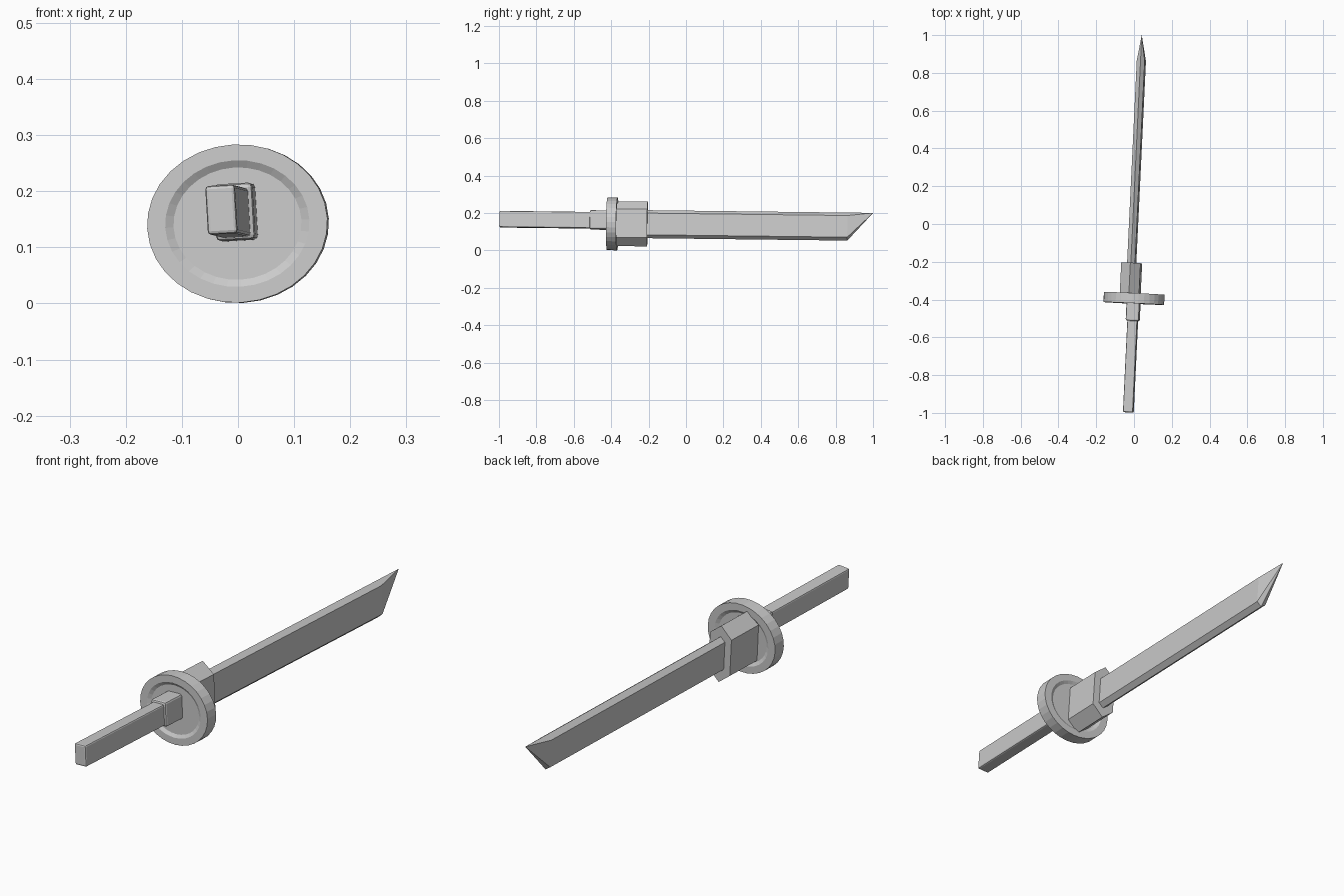
import bpy, bmesh
from math import cos, sin, tau
from mathutils import Matrix, Euler, Vector

cube = bpy.data.objects.get("Cube")
if cube:
    bpy.data.objects.remove(cube, do_unlink=True)

steel = bpy.data.materials.new("grey_steel")
steel.use_nodes = True
GREY = (0.6, 0.6, 0.6, 1)
steel.diffuse_color = GREY
steel.node_tree.nodes["Principled BSDF"].inputs["Base Color"].default_value = GREY

# The whole sword lies slightly yawed, pitched and rolled about the guard centre
POSE = Matrix.Translation((0, -0.394, 0.142)) @ Euler((-0.012, -0.06, -0.047)).to_matrix().to_4x4()


def finish(name, bm):
    bmesh.ops.recalc_face_normals(bm, faces=bm.faces)
    mesh = bpy.data.meshes.new(name)
    bm.to_mesh(mesh)
    bm.free()
    mesh.materials.append(steel)
    obj = bpy.data.objects.new(name, mesh)
    bpy.context.collection.objects.link(obj)
    obj.matrix_world = POSE
    return obj


def loft(name, rings):
    """Skin a list of closed rings and cap both ends."""
    bm = bmesh.new()
    rows = [[bm.verts.new(p) for p in ring] for ring in rings]
    n = len(rows[0])
    for a, b in zip(rows, rows[1:]):
        for i in range(n):
            j = (i + 1) % n
            bm.faces.new((a[i], a[j], b[j], b[i]))
    bm.faces.new(rows[0])
    bm.faces.new(rows[-1])
    return finish(name, bm)


def hexagon(y, cx, cz, half_width, shoulder, apex):
    """Upright hexagon with a ridge at top and bottom."""
    w, s = half_width, shoulder
    outline = [(0, apex), (w, s), (w, -s), (0, -apex), (-w, -s), (-w, s)]
    return [Vector((cx + x, y, cz + z)) for x, z in outline]


def rounded_bar(name, width, height, y0, y1, z, radius):
    bm = bmesh.new()
    bmesh.ops.create_cube(bm, size=1)
    for v in bm.verts:
        v.co = (v.co.x * width, (y0 + y1) / 2 + v.co.y * (y1 - y0), z + v.co.z * height)
    bmesh.ops.bevel(bm, geom=bm.edges[:], offset=radius, segments=2,
                    profile=0.5, affect='EDGES')
    return finish(name, bm)


# Handle and collar in front of the guard
rounded_bar("handle", 0.053, 0.087, -0.604, -0.08, 0.018, 0.006)
rounded_bar("collar", 0.070, 0.101, -0.12, 0.0, 0.020, 0.008)


# Oval guard with a shallow dish on both sides
def oval(scale, y):
    return [(0.161 * scale * cos(tau * i / 32), y, 0.141 * scale * sin(tau * i / 32))
            for i in range(32)]


T, DISH = 0.027, 0.019
loft("guard", [oval(s, y) for s, y in
               [(0.71, -DISH), (0.8, -T), (1, -T), (1, T), (0.8, T), (0.71, DISH)]])

# Ridged block behind the guard
loft("blade_socket", [hexagon(y, -0.021, 0.003, 0.051, 0.076, 0.12)
                      for y in (0.01, 0.187)])

# Blade, with its lower edge cut up to a point on the top ridge
blade = loft("blade", [hexagon(y, -0.021, 0.002, 0.021, 0.058, 0.075)
                       for y in (0.15, 1.258)])
bm = bmesh.new()
bm.from_mesh(blade.data)
end = max(bm.faces, key=lambda f: f.calc_center_median().y)
tip = bmesh.ops.poke(bm, faces=[end])["verts"][0]
tip.co = (-0.021, 1.394, 0.077)
bmesh.ops.recalc_face_normals(bm, faces=bm.faces)
bm.to_mesh(blade.data)
bm.free()
